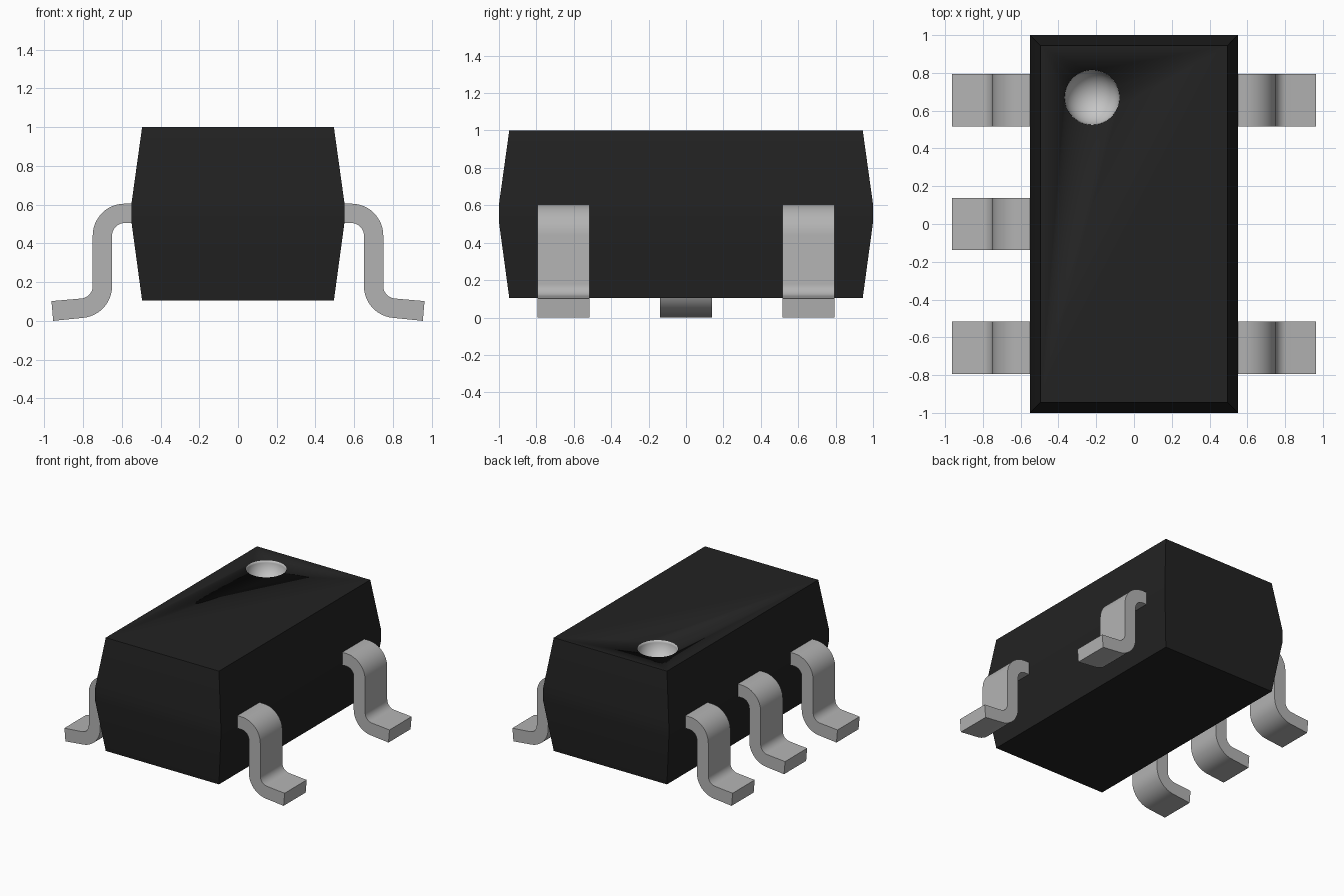
import bpy, bmesh, math
from mathutils import Vector

if "Cube" in bpy.data.objects:
    bpy.data.objects.remove(bpy.data.objects["Cube"], do_unlink=True)


def material(name, rgb):
    m = bpy.data.materials.new(name)
    m.use_nodes = True
    m.diffuse_color = (*rgb, 1)
    m.node_tree.nodes["Principled BSDF"].inputs["Base Color"].default_value = (*rgb, 1)
    return m


BLACK = material("black plastic", (0.016, 0.016, 0.016))
METAL = material("grey metal", (0.45, 0.45, 0.45))
PALE = material("pale grey", (0.56, 0.56, 0.56))


def make_object(name, bm, mat):
    bmesh.ops.recalc_face_normals(bm, faces=bm.faces)
    mesh = bpy.data.meshes.new(name)
    bm.to_mesh(mesh)
    bm.free()
    mesh.materials.append(mat)
    ob = bpy.data.objects.new(name, mesh)
    bpy.context.collection.objects.link(ob)
    bpy.ops.object.select_all(action="DESELECT")
    bpy.context.view_layer.objects.active = ob
    ob.select_set(True)
    bpy.ops.object.shade_smooth_by_angle(angle=math.radians(30))
    return ob


# Body: stacked rectangles, widest in a narrow band at mid height
bm = bmesh.new()
rings = []
for z, inset in ((0.105, 0.055), (0.51, 0), (0.605, 0), (1.0, 0.055)):
    x, y = 0.55 - inset, 1.0 - inset
    rings.append([bm.verts.new((sx * x, sy * y, z))
                  for sx, sy in ((-1, -1), (1, -1), (1, 1), (-1, 1))])
for lo, hi in zip(rings, rings[1:]):
    for i in range(4):
        j = (i + 1) % 4
        bm.faces.new((lo[i], lo[j], hi[j], hi[i]))
bm.faces.new(rings[0][::-1])
bm.faces.new(rings[-1])
body = make_object("body", bm, BLACK)

# Round dimple marking the first lead, scooped out of the top
bm = bmesh.new()
bmesh.ops.create_uvsphere(bm, u_segments=48, v_segments=24, radius=0.145)
bmesh.ops.translate(bm, verts=bm.verts, vec=(-0.222, 0.67, 1.0))
cutter = make_object("dimple_cutter", bm, PALE)
cutter.hide_render = True
body.data.materials.append(PALE)
cut = body.modifiers.new("dimple", "BOOLEAN")
cut.operation = "DIFFERENCE"
cut.solver = "EXACT"
cut.material_mode = "TRANSFER"
cut.object = cutter
bpy.context.view_layer.objects.active = body
bpy.ops.object.modifier_apply(modifier=cut.name)
bpy.data.objects.remove(cutter, do_unlink=True)


# Gull-wing lead: a bent strip, offset to both sides of its centre line
def arc(cx, cz, r, start, end, steps=12):
    pts = []
    for i in range(steps + 1):
        a = math.radians(start + (end - start) * i / steps)
        pts.append((cx + r * math.cos(a), cz + r * math.sin(a)))
    return pts


def lead_outline():
    top = [(0.50, 0.605)] + arc(0.585, 0.44, 0.165, 90, 0) + arc(0.815, 0.18, 0.065, 180, 265)
    under = [(0.50, 0.505)] + arc(0.585, 0.44, 0.065, 90, 0) + arc(0.815, 0.18, 0.165, 180, 265)
    return top + [(0.963, 0.102)] + [(0.954, 0.0)] + under[::-1]


def lead(name, side, y, half=0.138):
    bm = bmesh.new()
    face = bm.faces.new([bm.verts.new((side * x, y - half, z)) for x, z in lead_outline()])
    out = bmesh.ops.extrude_face_region(bm, geom=[face])
    moved = [v for v in out["geom"] if isinstance(v, bmesh.types.BMVert)]
    bmesh.ops.translate(bm, verts=moved, vec=Vector((0, 2 * half, 0)))
    return make_object(name, bm, METAL)


for label, y in (("front", -0.655), ("middle", 0.0), ("back", 0.655)):
    lead(f"right_lead_{label}", -1, y)
    if label != "middle":
        lead(f"left_lead_{label}", 1, y)
